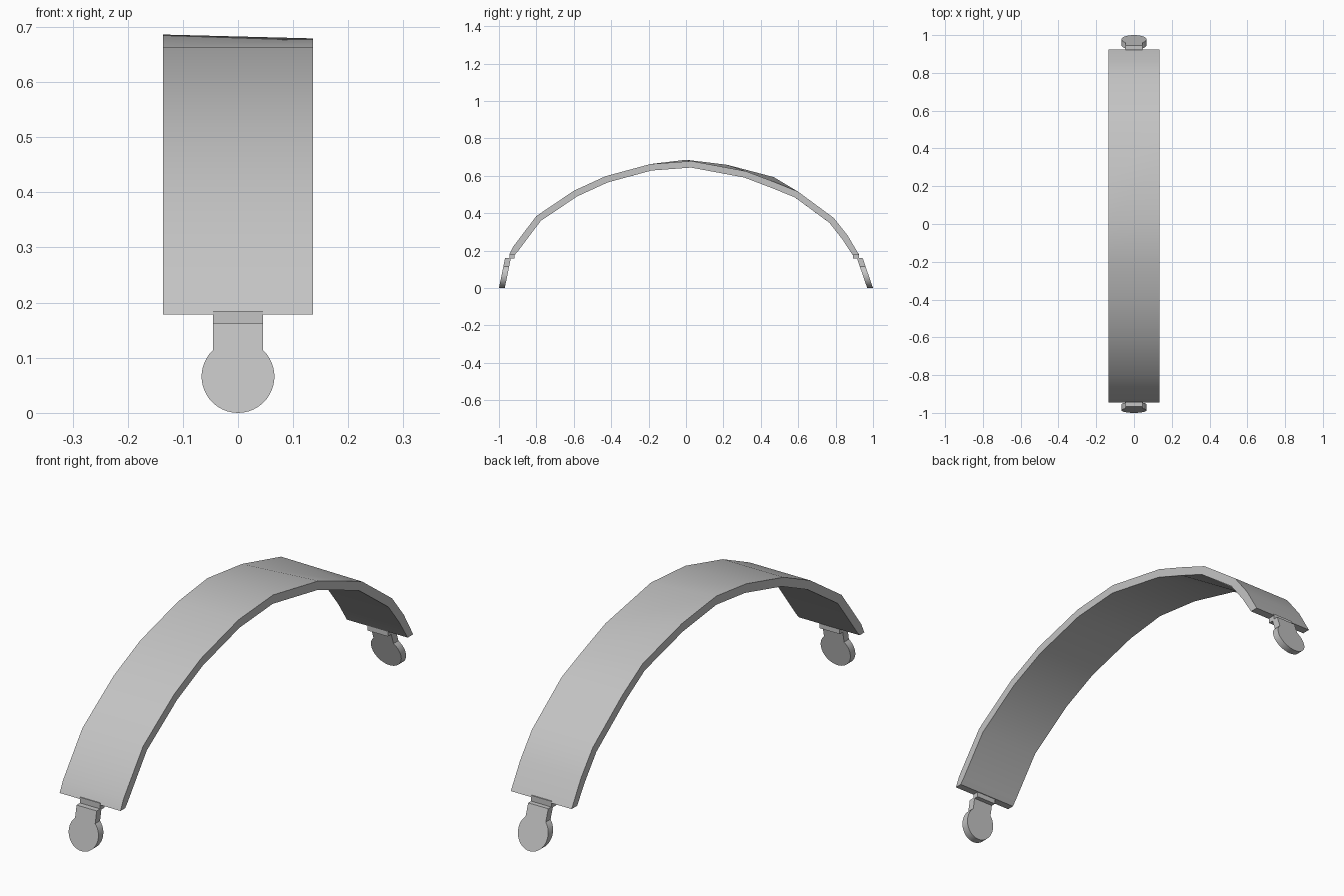
import bpy, bmesh, math
from mathutils import Vector

cube = bpy.data.objects.get("Cube")
if cube:
    bpy.data.objects.remove(cube, do_unlink=True)

grey = bpy.data.materials.new("neutral_grey")
grey.use_nodes = True
colour = (0.55, 0.55, 0.55, 1)
grey.diffuse_color = colour
grey.node_tree.nodes["Principled BSDF"].inputs["Base Color"].default_value = colour

HALF = 0.136
THICK = 0.035


def finish(name, bm):
    bmesh.ops.recalc_face_normals(bm, faces=bm.faces)
    mesh = bpy.data.meshes.new(name)
    bm.to_mesh(mesh)
    bm.free()
    mesh.materials.append(grey)
    obj = bpy.data.objects.new(name, mesh)
    bpy.context.collection.objects.link(obj)
    bpy.ops.object.select_all(action='DESELECT')
    obj.select_set(True)
    bpy.context.view_layer.objects.active = obj
    bpy.ops.object.shade_smooth_by_angle(angle=math.radians(30))
    return obj


def inner_profile(points):
    """Offset an arch profile inward, keeping its ends cut level."""
    pts = [Vector(p) for p in points]
    result = []
    for i, p in enumerate(pts):
        t = (pts[min(i + 1, len(pts) - 1)] - pts[max(i - 1, 0)]).normalized()
        result.append(p - THICK * Vector((-t.y, t.x)))
    result[0] = pts[0] + Vector((0.03, 0))
    result[-1] = pts[-1] + Vector((-0.035, 0))
    return result


# Arched band: the two edges differ slightly, giving it a gentle twist
front_half = [(-0.945, 0.178), (-0.925, 0.22), (-0.80, 0.385),
              (-0.60, 0.52), (-0.43, 0.598), (-0.19, 0.663)]
back_end = [(0.60, 0.515), (0.79, 0.375), (0.865, 0.28), (0.925, 0.178)]
right_edge = front_half + [(0, 0.686), (0.22, 0.659), (0.47, 0.593)] + back_end
left_edge = front_half + [(0.03, 0.679), (0.32, 0.625), (0.47, 0.568)] + back_end

bm = bmesh.new()
rails = []
for x, edge in ((-HALF, right_edge), (HALF, left_edge)):
    for profile in (edge, inner_profile(edge)):
        rails.append([bm.verts.new((x, p[0], p[1])) for p in profile])
loop = [rails[0], rails[2], rails[3], rails[1]]
for a, b in zip(loop, loop[1:] + loop[:1]):
    for i in range(len(a) - 1):
        bm.faces.new((a[i], a[i + 1], b[i + 1], b[i]))
for i in (0, -1):
    bm.faces.new([rail[i] for rail in loop])
finish("arched_band", bm)


# Round-ended tabs that tilt in toward the band
def make_tab(name, side, lean, top_z=0.162):
    radius, neck = 0.066, 0.045
    start = math.asin(neck / radius)
    steps = 32
    outline = [(-neck, top_z)]
    for i in range(steps + 1):
        a = start + (2 * math.pi - 2 * start) * i / steps
        outline.append((-radius * math.sin(a), 0.066 + radius * math.cos(a)))
    outline.append((neck, top_z))
    bm = bmesh.new()
    skins = []
    for depth in (0, 0.031):
        skins.append([bm.verts.new((x, side * (1 - lean * z / top_z - depth), z))
                      for x, z in outline])
        bm.faces.new(skins[-1])
    for i in range(len(outline)):
        j = (i + 1) % len(outline)
        bm.faces.new((skins[0][i], skins[0][j], skins[1][j], skins[1][i]))
    finish(name, bm)


# Stepped necks joining the tabs to the band
def make_neck(name, side, outer_y, inner_y):
    bm = bmesh.new()
    bmesh.ops.create_cube(bm, size=1)
    for v in bm.verts:
        v.co = (v.co.x * 0.09,
                side * (outer_y if v.co.y > 0 else inner_y),
                0.185 if v.co.z > 0 else 0.157)
    finish(name, bm)


make_tab("front_tab", -1, 0.033)
make_tab("back_tab", 1, 0.056)
make_neck("front_neck", -1, 0.945, 0.918)
make_neck("back_neck", 1, 0.925, 0.893)
